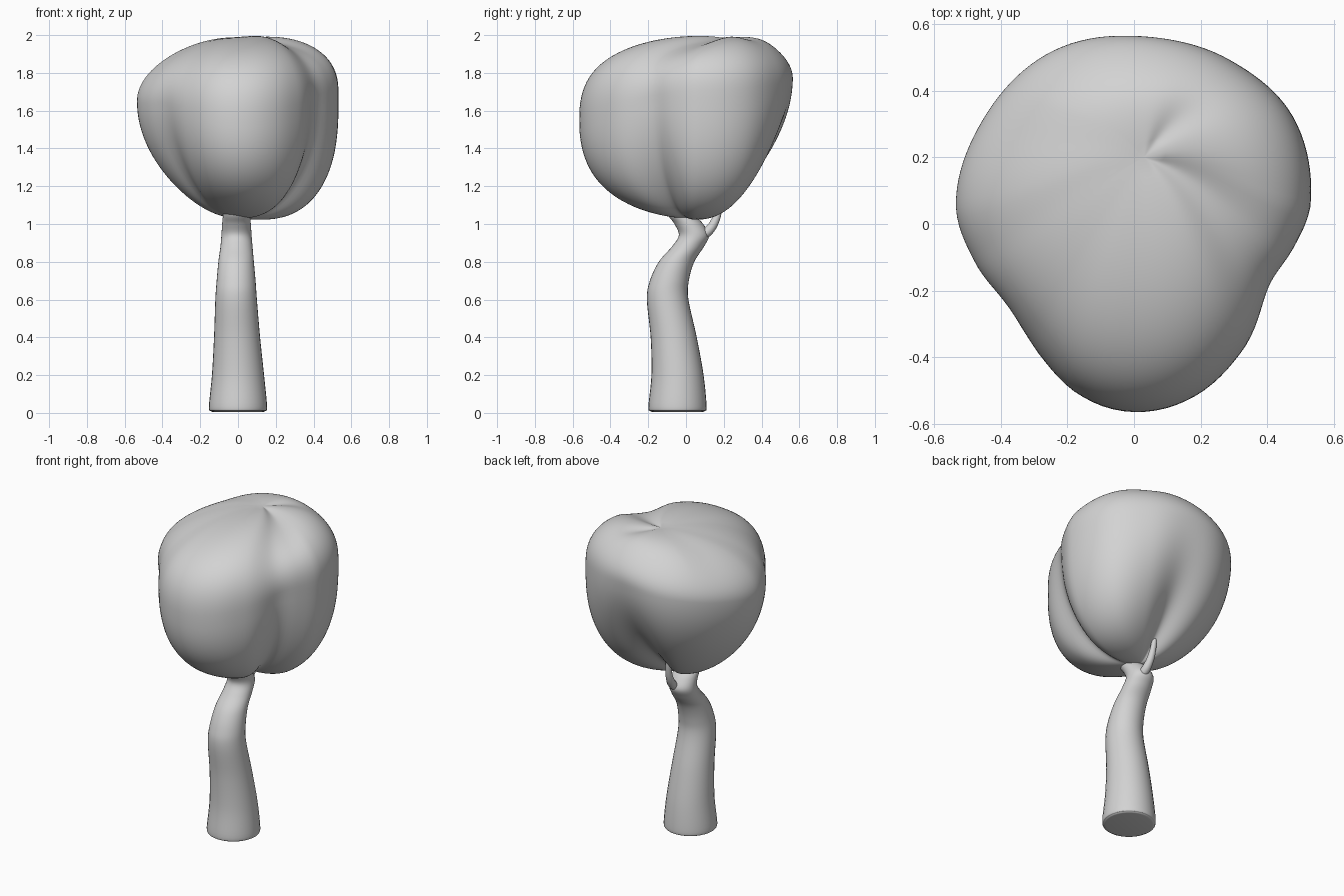
import bpy, bmesh, math
from mathutils import Vector

cube = bpy.data.objects.get("Cube")
if cube:
    bpy.data.objects.remove(cube, do_unlink=True)

# One plain grey for the whole tree
grey = bpy.data.materials.new("plain grey")
grey.use_nodes = True
colour = (0.65, 0.65, 0.65, 1)
grey.diffuse_color = colour
grey.node_tree.nodes["Principled BSDF"].inputs["Base Color"].default_value = colour


def spline(a, b, c, d, t):
    """Smooth step from b to c, passing through the neighbouring keys."""
    return [0.5 * (2 * q + (r - p) * t + (2 * p - 5 * q + 4 * r - s) * t * t
                   + (3 * q - p - 3 * r + s) * t ** 3)
            for p, q, r, s in zip(a, b, c, d)]


def refine(keys, steps):
    """Smooth an open list of keys."""
    last = len(keys) - 1
    rows = [spline(keys[max(i - 1, 0)], keys[i], keys[i + 1], keys[min(i + 2, last)], k / steps)
            for i in range(last) for k in range(steps)]
    return rows + [keys[-1]]


def skin(name, rings, start=None, end=None):
    """Join closed rings of points; close each end with a cap or a pole point."""
    bm = bmesh.new()
    loops = [[bm.verts.new(p) for p in ring] for ring in rings]
    n = len(loops[0])
    for low, high in zip(loops, loops[1:]):
        for i in range(n):
            j = (i + 1) % n
            bm.faces.new((low[i], low[j], high[j], high[i]))
    for loop, pole in ((loops[0], start), (loops[-1], end)):
        if pole is None:
            bm.faces.new(loop)
        else:
            tip = bm.verts.new(pole)
            for i in range(n):
                bm.faces.new((loop[i], loop[(i + 1) % n], tip))
    bmesh.ops.recalc_face_normals(bm, faces=bm.faces)
    mesh = bpy.data.meshes.new(name)
    bm.to_mesh(mesh)
    bm.free()
    mesh.materials.append(grey)
    obj = bpy.data.objects.new(name, mesh)
    bpy.context.collection.objects.link(obj)
    bpy.ops.object.select_all(action='DESELECT')
    bpy.context.view_layer.objects.active = obj
    obj.select_set(True)
    bpy.ops.object.shade_smooth_by_angle(angle=math.radians(60))


def tube(name, keys, sides=32, level=False):
    """Round tube along keys of x, y, z, radius; level keeps the rings flat."""
    rows = refine(keys, 6)
    rings = []
    for i, (x, y, z, r) in enumerate(rows):
        way = Vector(rows[min(i + 1, len(rows) - 1)][:3]) - Vector(rows[max(i - 1, 0)][:3])
        way = Vector((0, 0, 1)) if level else way.normalized()
        side = Vector((1, 0, 0))
        other = way.cross(side).normalized()
        rings.append([Vector((x, y, z)) + r * (math.cos(a) * side + math.sin(a) * other)
                      for a in (math.tau * k / sides for k in range(sides))])
    skin(name, rings)


# Trunk with an S bend that leans forward again at its top, and a thin side branch
tube("trunk", [(0, -.045, .005, .13), (0, -.045, .01, .145), (0, -.045, .035, .154),
               (0, -.045, .2, .138), (-.005, -.065, .4, .122), (-.01, -.097, .6, .11),
               (-.01, -.088, .7, .103), (-.01, -.05, .8, .094), (-.008, .01, .88, .085),
               (-.008, .042, .94, .08), (-.008, .015, 1.0, .076), (-.008, -.025, 1.05, .072),
               (-.008, -.04, 1.12, .075)], level=True)
tube("side_branch", [(.01, .06, .93, .03), (.01, .12, .965, .026), (.005, .16, 1.03, .021),
                     (0, .18, 1.12, .015), (0, .185, 1.2, .006), (0, .185, 1.25, .001)], 16)

# Crown outline: angle, radius, height of widest point, lower and upper fullness
OUTLINE = [(0, .53, 1.67, 2.8, 2.8), (30, .55, 1.68, 2.6, 3), (56, .53, 1.71, 2, 2.9),
           (90, .525, 1.74, 1.65, 2.4), (120, .53, 1.72, 1.75, 2.1), (150, .525, 1.68, 1.8, 1.9),
           (180, .535, 1.65, 1.8, 1.9), (198, .51, 1.64, 1.85, 1.95), (223, .505, 1.62, 1.9, 2.1),
           (236, .525, 1.6, 2.05, 2.2), (255, .59, 1.57, 2.25, 2.4), (270, .615, 1.55, 2.35, 2.5),
           (286, .6, 1.56, 2.4, 2.6), (305, .546, 1.6, 2.5, 2.6), (328, .485, 1.65, 2.4, 2.3),
           (346, .5, 1.67, 2.6, 2.5)]
BASE, TOP = 1.03, 1.985


def outline(angle):
    n = len(OUTLINE)
    i = max(k for k in range(n) if OUTLINE[k][0] <= angle)
    a, b, c, d = (OUTLINE[(i + k) % n] for k in (-1, 0, 1, 2))
    t = (angle - b[0]) / ((c[0] - b[0]) % 360)
    return spline(a[1:], b[1:], c[1:], d[1:], t)


def dent(angle, centre, width):
    gap = (angle - centre + 180) % 360 - 180
    return math.exp(-(gap / width) ** 2)


def crown_point(angle, turn):
    radius, wide, low, high = outline(angle)
    fullness = high if turn > 0 else low
    power = max(fullness, 2)
    out = math.cos(turn) ** (2 / power)
    rise = abs(math.sin(turn)) ** (2 / power)
    a = math.radians(angle)
    # Slim lobes taper towards the trunk; furrows between lobes deepen downwards
    depth = ((1 - math.sin(turn)) / 2) ** 2
    r = radius * out * (1 - max(2 - fullness, 0) * rise ** 2)
    r *= 1 - .4 * depth ** 2 * dent(angle, 84, 18)
    r *= 1 - .28 * depth ** 1.5 * dent(angle, 332, 13)
    r *= 1 - .2 * depth * math.cos(turn) * dent(angle, 217, 13)
    z = wide + rise * ((TOP - wide) if turn > 0 else (BASE - wide))
    # The front lobe is hollow beside the trunk, the right lobe sags
    belly = depth ** 3 * out
    z += belly * (.05 * dent(angle, 255, 30) - .05 * dent(angle, 10, 35))
    shift = (1 - out ** 2) ** 2
    if turn > 0:
        # Low swells and two creases fan out from the sunken crown tip
        fan = rise * 4 * out * (1 - out)
        z += fan * (.012 + .008 * dent(angle, 300, 35) - .03 * dent(angle, 345, 20))
        z -= .025 * fan * (1 - out) * dent(angle, 55, 16)
        return (.03 * shift + r * math.cos(a), .05 + .15 * shift + r * math.sin(a), z)
    return (r * math.cos(a), .05 - .01 * shift + r * math.sin(a), z)


STACKS, SLICES = 64, 120
rings = [[crown_point(360 * k / SLICES, math.pi * (j / STACKS - .5)) for k in range(SLICES)]
         for j in range(1, STACKS)]
skin("crown", rings, (0, .04, BASE), (.03, .2, TOP))
